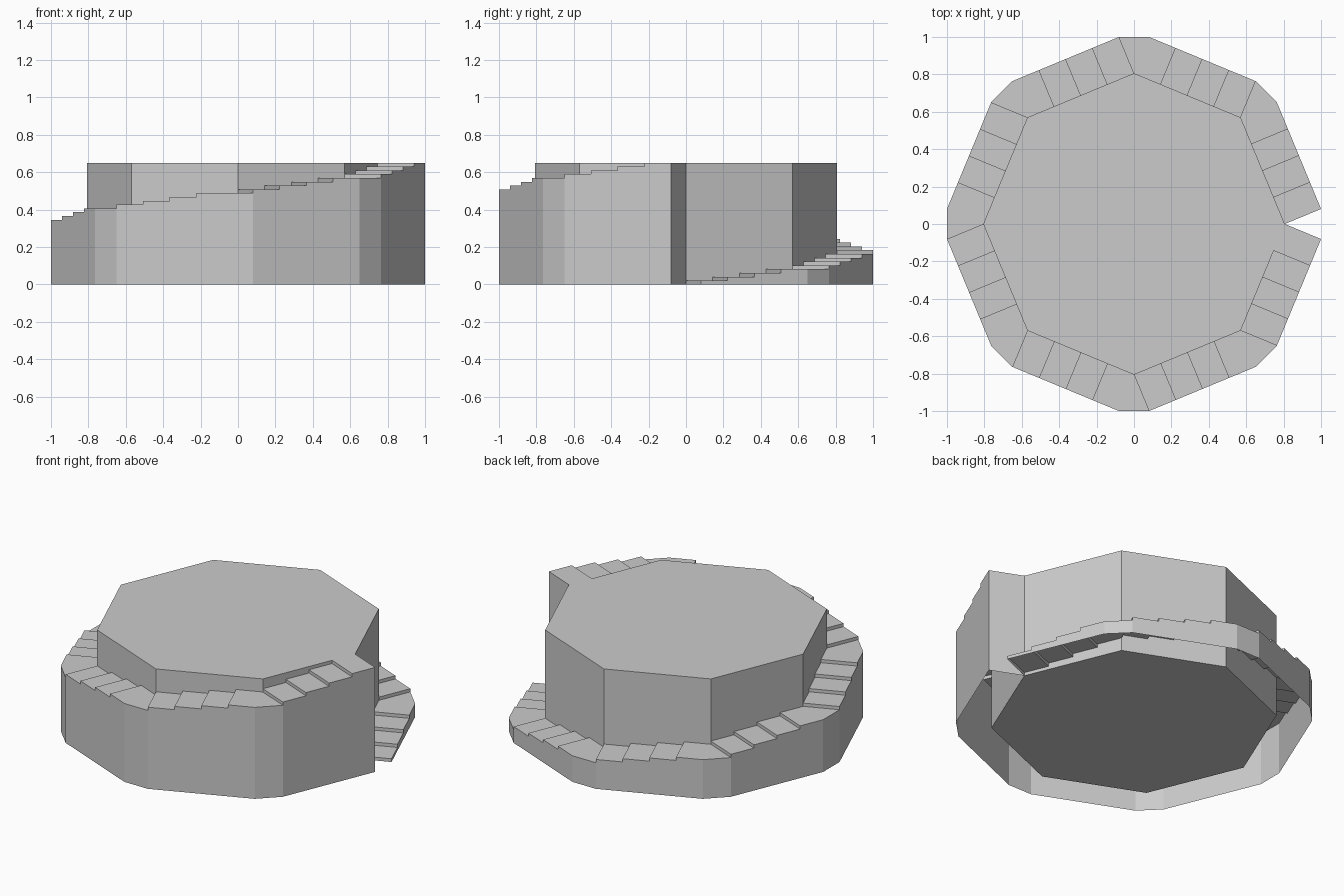
import bpy, bmesh
from math import cos, sin, radians
from mathutils import Vector

if "Cube" in bpy.data.objects:
    bpy.data.objects.remove(bpy.data.objects["Cube"])

SIDES, STEPS = 8, 4          # octagon, steps per side
R, W, H = 0.806, 0.21, 0.65  # core radius, stair width, height
RISE = H / (SIDES * STEPS)
TURN = 360 / SIDES


def polar(r, deg):
    return Vector((r * cos(radians(deg)), r * sin(radians(deg)), 0))


def finish(bm, name):
    bmesh.ops.remove_doubles(bm, verts=bm.verts, dist=1e-5)
    mesh = bpy.data.meshes.new(name)
    bm.to_mesh(mesh)
    bm.free()
    obj = bpy.data.objects.new(name, mesh)
    bpy.context.collection.objects.link(obj)
    return obj


# Octagonal core, closed top and bottom
bm = bmesh.new()
base = bm.faces.new([bm.verts.new(polar(R, i * TURN)) for i in range(SIDES)])
ext = bmesh.ops.extrude_face_region(bm, geom=[base], use_keep_orig=True)
bmesh.ops.translate(bm, vec=(0, 0, H),
                    verts=[g for g in ext["geom"] if isinstance(g, bmesh.types.BMVert)])
bmesh.ops.recalc_face_normals(bm, faces=bm.faces)
finish(bm, "octagonal_core")

# Wrapping staircase: treads, risers and outer wall, open underneath
bm = bmesh.new()


def face(*pts):
    bm.faces.new([bm.verts.new((p.x, p.y, z)) for p, z in pts])


for side in range(SIDES):
    start, end = polar(R, side * TURN), polar(R, (side + 1) * TURN)
    out = polar(W, (side + 0.5) * TURN)
    for k in range(STEPS):
        n = side * STEPS + k
        low, z = n * RISE, (n + 1) * RISE
        ia, ib = start.lerp(end, k / STEPS), start.lerp(end, (k + 1) / STEPS)
        rim = [ia + out, ib + out]
        # the last step on a side carries the corner landing
        if k == STEPS - 1 and side < SIDES - 1:
            rim.append(ib + polar(W, (side + 1.5) * TURN))
        face((ia, z), *[(p, z) for p in rim], (ib, z))
        face((ia, low), (rim[0], low), (rim[0], z), (ia, z))
        for a, b in zip(rim, rim[1:]):
            face((a, 0), (b, 0), (b, z), (a, z))

# Tall end wall below the top step
face((end + out, 0), (end, 0), (end, H), (end + out, H))
finish(bm, "wrapping_stairs")
